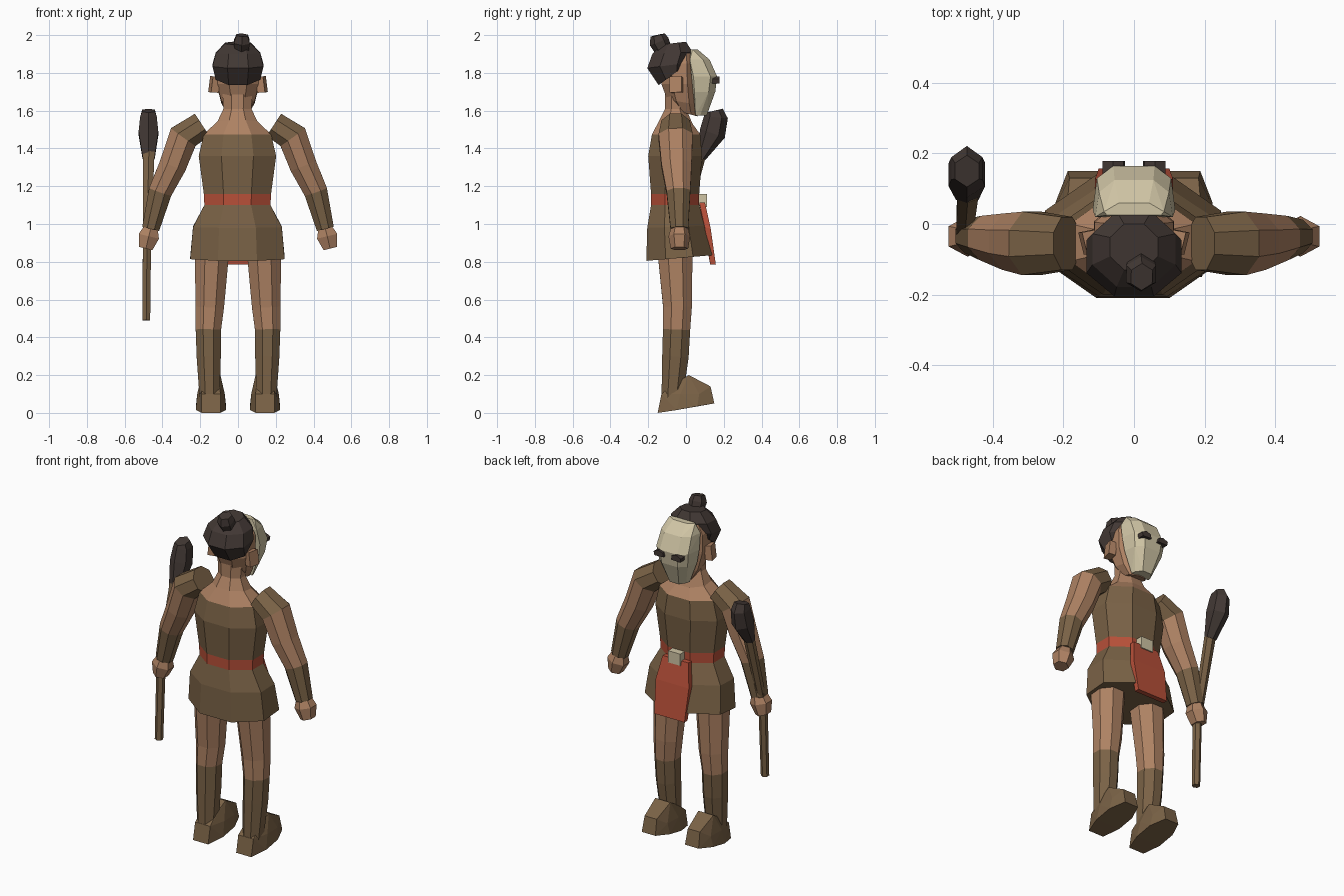
import bpy, bmesh, math
from mathutils import Vector

cube = bpy.data.objects.get("Cube")
if cube:
    bpy.data.objects.remove(cube)


def material(name, rgb):
    lin = [(c / 255 / 12.92) if c < 11 else ((c / 255 + 0.055) / 1.055) ** 2.4 for c in rgb]
    m = bpy.data.materials.new(name)
    m.use_nodes = True
    m.diffuse_color = (*lin, 1)
    m.node_tree.nodes["Principled BSDF"].inputs["Base Color"].default_value = (*lin, 1)
    return m


SKIN = material("skin", (174, 130, 99))
HIDE = material("brown hide", (122, 98, 70))
HAIR = material("dark hair", (66, 56, 52))
RED = material("red cloth", (184, 80, 57))
BONE = material("pale bone", (208, 197, 165))


def finish(name, bm, mats):
    bmesh.ops.recalc_face_normals(bm, faces=bm.faces[:])
    me = bpy.data.meshes.new(name)
    bm.to_mesh(me)
    bm.free()
    for m in mats:
        me.materials.append(m)
    ob = bpy.data.objects.new(name, me)
    bpy.context.collection.objects.link(ob)
    return ob


def skin_rings(name, rings, colours):
    """Bridge equal rings of points, one colour per band, and cap both ends."""
    bm = bmesh.new()
    mats = list(dict.fromkeys(colours))
    vs = [[bm.verts.new(p) for p in r] for r in rings]
    n = len(vs[0])
    for i, c in enumerate(colours):
        for j in range(n):
            k = (j + 1) % n
            bm.faces.new((vs[i][j], vs[i][k], vs[i + 1][k], vs[i + 1][j])).material_index = mats.index(c)
    bm.faces.new(vs[0]).material_index = mats.index(colours[0])
    bm.faces.new(vs[-1]).material_index = mats.index(colours[-1])
    return finish(name, bm, mats)


def circle(n):
    """Flat-sided polygon whose sides touch the unit square."""
    r = 1 / math.cos(math.pi / n)
    return [(r * math.cos((j + .5) * math.tau / n), r * math.sin((j + .5) * math.tau / n)) for j in range(n)]


def stack(name, rows, colours, x=0, n=8):
    """Level rings: height, half width, back y, front y, rise toward the front."""
    rings = []
    for z, w, y0, y1, rise in rows:
        rings.append([(x + w * a, (y0 + y1) / 2 + (y1 - y0) / 2 * b, z + rise * (b + 1) / 2)
                      for a, b in circle(n)])
    return skin_rings(name, rings, colours)


def tube(name, path, colours, side=1, n=8):
    """Rings square to a path: x, y, z, radius across, radius in depth."""
    pts = [Vector((side * p[0], p[1], p[2])) for p in path]
    rings = []
    for i, c in enumerate(pts):
        t = (pts[min(i + 1, len(pts) - 1)] - pts[max(i - 1, 0)]).normalized()
        v = Vector((0, 1, 0))
        v = (v - t * v.dot(t)).normalized()
        u = v.cross(t)
        rings.append([c + u * a * path[i][3] + v * b * path[i][4] for a, b in circle(n)])
    return skin_rings(name, rings, colours)


def hull(name, points, colour):
    bm = bmesh.new()
    for p in points:
        bm.verts.new(p)
    res = bmesh.ops.convex_hull(bm, input=bm.verts[:])
    loose = {g for g in res["geom_interior"] + res["geom_unused"] if isinstance(g, bmesh.types.BMVert)}
    bmesh.ops.delete(bm, geom=list(loose), context="VERTS")
    bmesh.ops.dissolve_limit(bm, angle_limit=0.02, verts=bm.verts[:], edges=bm.edges[:])
    return finish(name, bm, [colour])


# tunic, belt, chest and neck
stack("tunic_and_torso", [
    (.805, .25, -.21, .14, .03), (.98, .235, -.205, .105, .01), (1.10, .175, -.185, .07, 0),
    (1.16, .178, -.185, .07, 0), (1.36, .205, -.2, .085, 0), (1.475, .178, -.18, .075, 0),
    (1.55, .105, -.14, .035, -.02), (1.61, .074, -.11, .0, 0), (1.7, .08, -.11, .01, 0)],
    [HIDE, HIDE, RED, HIDE, HIDE, SKIN, SKIN, SKIN], x=-.003)

# head and hair
stack("head", [(1.6, .055, -.05, .06, -.03), (1.66, .088, -.1, .065, -.03), (1.74, .113, -.13, .065, 0),
               (1.85, .112, -.13, .06, 0), (1.91, .08, -.1, .045, 0)], [SKIN] * 4)
stack("hair", [(1.735, .118, -.145, -.01, .1), (1.825, .135, -.205, .02, .03), (1.9, .118, -.178, .035, .01),
               (1.95, .068, -.13, 0, .015)], [HAIR] * 3)
tube("hair_bun", [(.02, -.11, 1.9, .033, .036), (.02, -.142, 1.965, .042, .046), (.022, -.15, 2.0, .03, .034)],
     [HAIR] * 2, n=6)

# mask worn on the face: height, half width, front y, side y
mask = []
for z, w, front, edge in [(1.925, .085, .06, .035), (1.87, .11, .125, .02), (1.78, .117, .165, .04),
                          (1.7, .105, .155, .045), (1.575, .06, .11, .05)]:
    for s in (-1, 1):
        mask += [(s * w, edge, z), (s * w * .9, front - .035, z), (s * w * .5, front, z)]
hull("mask", mask, BONE)

for side, label in ((1, "left"), (-1, "right")):
    # ear and mask brow
    tube(label + "_ear", [(.105, -.045, 1.735, .04, .03), (.145, -.055, 1.74, .043, .032)], [SKIN], side, 4)
    hull(label + "_mask_brow", [(side * x, y, z) for x, z in ((.025, 1.748), (.03, 1.772), (.06, 1.782),
                                (.09, 1.768), (.085, 1.745)) for y in (.13, .178)], HAIR)

    # arm with shoulder cap, bare upper arm, forearm wrap and hand
    tube(label + "_arm", [(.19, -.055, 1.525, .07, .075), (.29, -.055, 1.46, .08, .09),
                          (.345, -.05, 1.31, .072, .08), (.412, -.04, 1.17, .062, .063),
                          (.462, -.035, .975, .046, .047)], [HIDE, SKIN, SKIN, HIDE], side)
    tube(label + "_hand", [(.46, -.035, .985, .035, .037), (.472, -.035, .935, .055, .05),
                           (.488, -.035, .87, .036, .04)], [SKIN] * 2, side, 6)

    # leg with tall boot
    tube(label + "_leg", [(.135, -.06, .9, .092, .095), (.15, -.045, .56, .076, .076),
                          (.157, -.05, .44, .067, .072), (.155, -.056, .3, .064, .07),
                          (.15, -.075, .06, .052, .055)], [SKIN, SKIN, HIDE, HIDE], side)

    # foot: half width, y, height
    foot = [(.05, -.15, .0), (.08, -.05, .015), (.08, .06, .035), (.045, .15, .05), (.05, -.13, .1),
            (.073, -.03, .1), (.07, .07, .1), (.04, .13, .14), (.05, .015, .2), (.045, -.07, .15)]
    hull(label + "_foot", [(side * .143 + s * w, y, z) for w, y, z in foot for s in (-1, 1)], HIDE)

# hanging cloth and belt buckle
hull("hanging_cloth", [(s * w, y + d, z) for s in (-1, 1) for d in (0, .03)
                       for w, y, z in ((.085, .07, 1.115), (.11, .1, .98), (.1, .128, .785))], RED)
hull("belt_buckle", [(s * .04, y, z) for s in (-1, 1) for y in (.065, .112) for z in (1.09, 1.16)], BONE)

# club
tube("club_handle", [(-.485, -.055, .49, .02, .02), (-.482, -.04, .92, .022, .022),
                     (-.472, .085, 1.38, .03, .022)], [HIDE] * 2, n=6)
tube("club_head", [(-.473, .08, 1.35, .032, .022), (-.474, .14, 1.48, .052, .06),
                   (-.474, .158, 1.565, .044, .055), (-.474, .15, 1.6, .034, .04)], [HAIR] * 3, n=6)
